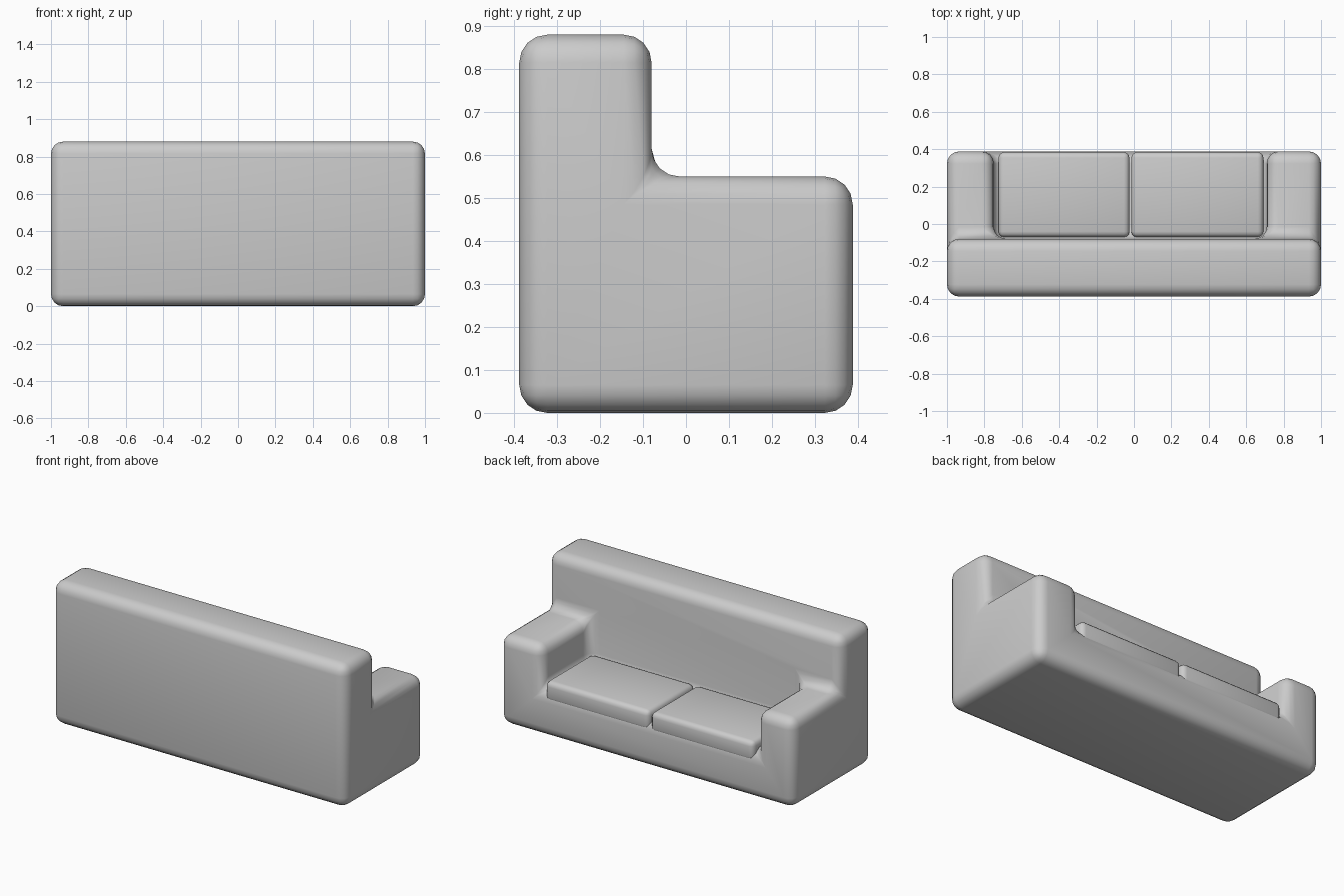
import bpy, bmesh

if "Cube" in bpy.data.objects:
    bpy.data.objects.remove(bpy.data.objects["Cube"])


def finish(name, bm, width, segments):
    """Turn a bmesh into an object with rounded edges and smooth shading."""
    bmesh.ops.recalc_face_normals(bm, faces=bm.faces)
    mesh = bpy.data.meshes.new(name)
    bm.to_mesh(mesh)
    bm.free()
    obj = bpy.data.objects.new(name, mesh)
    bpy.context.collection.objects.link(obj)
    bpy.ops.object.select_all(action='DESELECT')
    bpy.context.view_layer.objects.active = obj
    obj.select_set(True)
    bev = obj.modifiers.new("Rounding", 'BEVEL')
    bev.width = width
    bev.segments = segments
    bev.limit_method = 'ANGLE'
    bev.use_clamp_overlap = False
    bpy.ops.object.modifier_apply(modifier=bev.name)
    bpy.ops.object.shade_smooth_by_angle(angle=0.6)
    return obj


def add_box(bm, lo, hi):
    box = bmesh.ops.create_cube(bm, size=1)
    for v in box['verts']:
        v.co = [(a + b) / 2 + c * (b - a) for a, b, c in zip(lo, hi, v.co)]


# Sofa body: boxes on a shared lattice, welded into one solid
xs = (-1.0, -0.75, 0.71, 1.0)
ys = (-0.388, -0.08, 0.388)
zs = (0.0, 0.28, 0.55, 0.88)
bm = bmesh.new()
for i in range(3):
    for j in range(2):
        levels = 3 if j == 0 else (1 if i == 1 else 2)   # back, seat, arms
        for k in range(levels):
            add_box(bm, (xs[i], ys[j], zs[k]), (xs[i + 1], ys[j + 1], zs[k + 1]))

# Remove the doubled inner walls between the boxes, then weld
seen = {}
for f in bm.faces:
    key = tuple(round(c, 3) for c in f.calc_center_median())
    seen.setdefault(key, []).append(f)
inner = [f for group in seen.values() if len(group) > 1 for f in group]
bmesh.ops.delete(bm, geom=inner, context='FACES')
bmesh.ops.remove_doubles(bm, verts=bm.verts, dist=0.001)
bmesh.ops.recalc_face_normals(bm, faces=bm.faces)
bmesh.ops.dissolve_limit(bm, angle_limit=0.02, verts=bm.verts, edges=bm.edges)
finish("sofa_body", bm, 0.065, 4)

# Two seat cushions
for name, x0, x1 in (("cushion_left", -0.725, -0.024), ("cushion_right", -0.014, 0.692)):
    bm = bmesh.new()
    add_box(bm, (x0, -0.07, 0.22), (x1, 0.384, 0.345))
    finish(name, bm, 0.03, 3)
